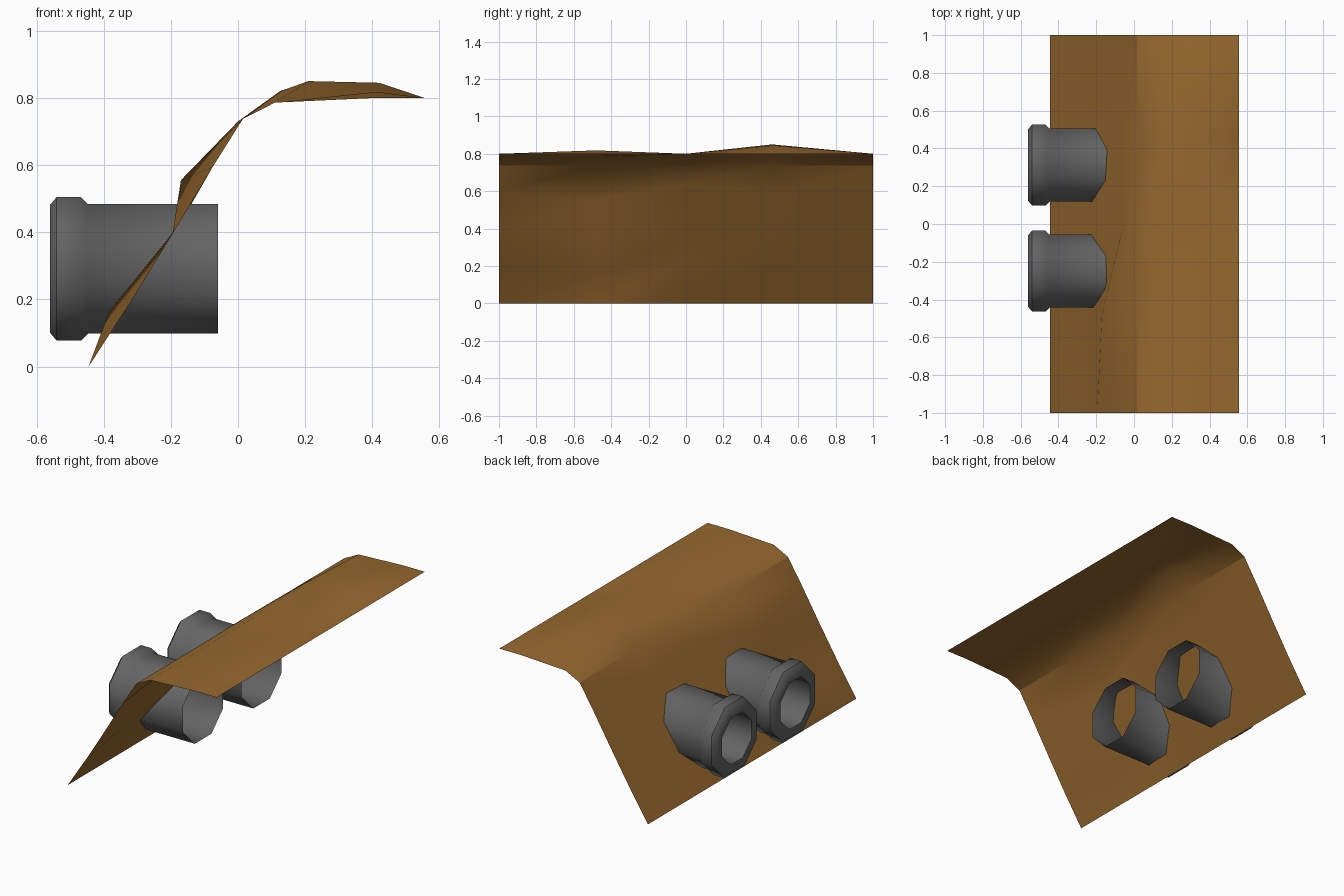
import bpy, bmesh, math

if "Cube" in bpy.data.objects:
    bpy.data.objects.remove(bpy.data.objects["Cube"])


def material(name, rgb):
    m = bpy.data.materials.new(name)
    m.diffuse_color = (*rgb, 1)
    m.use_nodes = True
    m.node_tree.nodes["Principled BSDF"].inputs["Base Color"].default_value = m.diffuse_color
    return m


earth = material("earth_brown", (0.31, 0.14, 0.028))
steel = material("dark_grey", (0.13, 0.13, 0.13))


def finish(bm, name, mat, angle):
    mesh = bpy.data.meshes.new(name)
    bm.to_mesh(mesh)
    bm.free()
    mesh.materials.append(mat)
    mesh.shade_smooth()
    mesh.set_sharp_from_angle(angle=math.radians(angle))
    obj = bpy.data.objects.new(name, mesh)
    bpy.context.collection.objects.link(obj)
    return obj


# Embankment: one slope profile (x, z) repeated along y, with a few bumps
profile = [(-0.445, 0), (-0.315, 0.2), (-0.195, 0.395), (-0.075, 0.595),
           (0.015, 0.738), (0.11, 0.786), (0.41, 0.80), (0.555, 0.80)]
rows = [-1, -0.48, 0, 0.47, 1]
bumps = {  # (row, profile point): moved x, z
    (1, 1): (-0.385, 0.16), (1, 3): (-0.17, 0.555), (1, 6): (0.41, 0.818),
    (2, 1): (-0.30, 0.225), (2, 2): (-0.22, 0.385), (2, 3): (-0.055, 0.64),
    (2, 4): (0.0, 0.73), (3, 2): (-0.21, 0.36),
    (3, 5): (0.125, 0.82), (3, 6): (0.42, 0.845),
}
bm = bmesh.new()
grid = []
for r, y in enumerate(rows):
    line = []
    for c, point in enumerate(profile):
        x, z = bumps.get((r, c), point)
        line.append(bm.verts.new((x, y, z)))
    grid.append(line)
for r in range(len(rows) - 1):
    for c in range(len(profile) - 1):
        a, b = grid[r][c], grid[r][c + 1]
        d, e = grid[r + 1][c], grid[r + 1][c + 1]
        if (r, c) == (2, 5):          # crest of the bump on top
            m = bm.verts.new((0.21, 0.46, 0.85))
            for f in ((a, b, m), (b, e, m), (a, m, d)):
                bm.faces.new(f)
            crest = m
        elif (r, c) == (3, 5):
            for f in ((a, crest, d), (crest, b, e), (crest, e, d)):
                bm.faces.new(f)
        else:
            bm.faces.new((a, b, e))
            bm.faces.new((a, e, d))
finish(bm, "embankment", earth, 30)

# Drain pipes: eight-sided lathe along x, from the open inner end round the
# collar and into the mouth, (x, distance from axis to flat side)
pipe = [(-0.06, 0.193), (-0.447, 0.193), (-0.468, 0.214), (-0.54, 0.214),
        (-0.56, 0.19), (-0.56, 0.14), (-0.38, 0.14)]
SIDES = 8


def drain_pipe(name, y0, z0=0.291):
    bm = bmesh.new()
    rings = []
    for x, apothem in pipe:
        rad = apothem / math.cos(math.pi / SIDES)
        rings.append([bm.verts.new((x,
                                    y0 + rad * math.cos((i + 0.5) * math.tau / SIDES),
                                    z0 + rad * math.sin((i + 0.5) * math.tau / SIDES)))
                      for i in range(SIDES)])
    for p, q in zip(rings, rings[1:]):
        for i in range(SIDES):
            j = (i + 1) % SIDES
            bm.faces.new((p[i], p[j], q[j], q[i]))
    bm.faces.new(rings[-1])           # back of the mouth
    bm.normal_update()
    bmesh.ops.recalc_face_normals(bm, faces=bm.faces)
    finish(bm, name, steel, 46)


drain_pipe("drain_pipe_back", 0.312)
drain_pipe("drain_pipe_front", -0.249)
